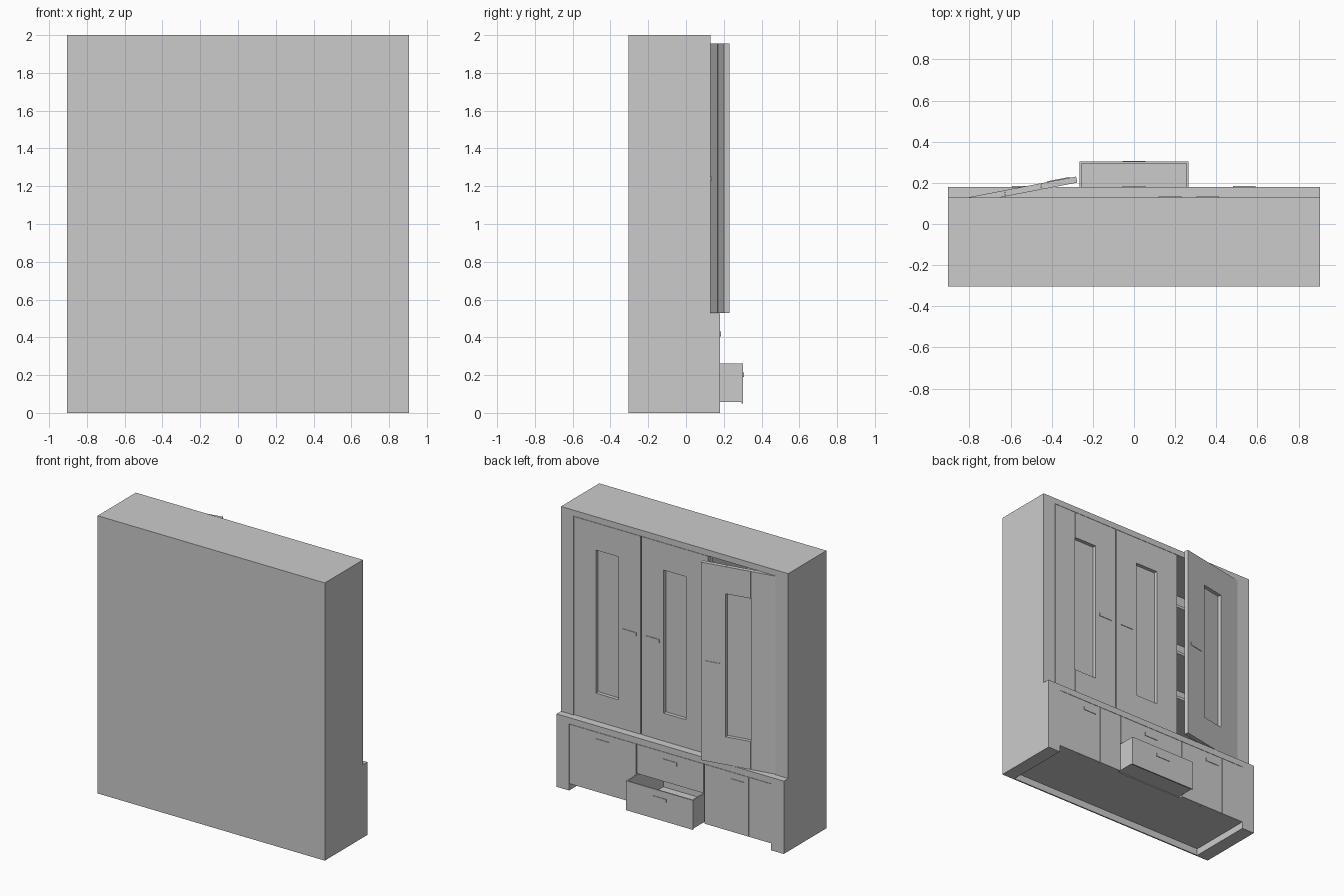
import bpy, bmesh, math
from mathutils import Matrix, Vector

cube = bpy.data.objects.get("Cube")
if cube:
    bpy.data.objects.remove(cube, do_unlink=True)

grey = bpy.data.materials.new("plain_grey")
grey.use_nodes = True
COLOR = (0.6, 0.6, 0.6, 1)
grey.diffuse_color = COLOR
grey.node_tree.nodes["Principled BSDF"].inputs["Base Color"].default_value = COLOR


def boxes(name, parts, matrix=Matrix()):
    """One object from boxes given as ((x0, x1), (y0, y1), (z0, z1))."""
    bm = bmesh.new()
    for spans in parts:
        size = Vector([b - a for a, b in spans])
        mid = Vector([(a + b) / 2 for a, b in spans])
        bmesh.ops.create_cube(bm, size=1, matrix=Matrix.Translation(mid) @ Matrix.Diagonal(size).to_4x4())
    mesh = bpy.data.meshes.new(name)
    bm.to_mesh(mesh)
    bm.free()
    mesh.materials.append(grey)
    obj = bpy.data.objects.new(name, mesh)
    obj.matrix_world = matrix
    bpy.context.collection.objects.link(obj)
    return obj


# Main dimensions
W, BACK, UP, LOW = 0.905, -0.305, 0.13, 0.18   # half width, back, upper and lower fronts
LEDGE, TOP, HEIGHT = 0.525, 1.957, 2.0
IN = 0.805                                     # half width of the opening
BAY = 0.27                                     # half width of the middle bay
PLANK = 0.178
GAP = 0.002
FOOT = 0.05
RAIL = 0.48


def pull(x, y, z):
    return ((x - 0.055, x + 0.055), (y, y + 0.004), (z - 0.012, z + 0.012))


# Carcass
for side, s in (("left", 1), ("right", -1)):
    xs = tuple(sorted((s * IN, s * W)))
    boxes(side + "_side_upper", [(xs, (BACK, UP), (LEDGE, TOP))])
    boxes(side + "_side_lower", [(xs, (BACK, LOW), (0, LEDGE))])
boxes("back_panel", [((-IN, IN), (BACK, BACK + 0.01), (0, TOP))])
boxes("counter", [((-IN, IN), (BACK + 0.01, LOW), (RAIL, LEDGE))])
boxes("bottom_board", [((-IN, IN), (BACK + 0.01, LOW - 0.025), (FOOT, FOOT + 0.006))])
pitch = 2 * W / 10
boxes("top_boards", [((-W + i * pitch, -W + (i + 1) * pitch), (BACK, UP), (TOP, HEIGHT))
                     for i in range(10)])

# Inside walls and shelves
walls = []
for x in (-BAY, BAY):
    walls.append(((x - 0.008, x + 0.008), (BACK + 0.01, UP - 0.035), (LEDGE, TOP)))
    walls.append(((x - 0.008, x + 0.008), (BACK + 0.01, LOW - 0.03), (FOOT + 0.006, RAIL)))
boxes("dividers", walls)
boxes("shelves", [((-IN, IN), (BACK + 0.01, UP - 0.04), (z, z + 0.02))
                  for z in (0.87, 1.22, 1.58)])


# Tall doors, each three planks wide with a recessed middle panel
def tall_door(name, x, pull_x, angle=0):
    w, z0, z1 = 2 * BAY - 0.005, LEDGE + 0.004, TOP - 0.002
    a, b, thick = w / 3, 2 * w / 3, (-0.03, 0)
    low, high = 0.73, 1.76
    parts = [((GAP, a - GAP / 2), thick, (z0, z1)), ((b + GAP / 2, w - GAP), thick, (z0, z1)),
             ((a, b), thick, (z0, low)), ((a, b), thick, (high, z1)),
             ((a, b), (-0.03, -0.026), (low, high)), pull(pull_x, 0, 1.24)]
    boxes(name, parts, Matrix.Translation((x, UP, 0)) @ Matrix.Rotation(angle, 4, 'Z'))


tall_door("left_tall_door", BAY, PLANK / 2)
tall_door("middle_tall_door", -BAY, 2.5 * PLANK)
tall_door("right_tall_door_ajar", -IN, 2.5 * PLANK, math.radians(10.9))

# Low plank doors
for name, x0 in (("left_low_door", BAY), ("right_low_door", -IN)):
    planks = [((x0 + i * PLANK + GAP / 2, x0 + (i + 1) * PLANK - GAP / 2), (LOW - 0.025, LOW),
               (FOOT, RAIL - GAP)) for i in range(3)]
    boxes(name, planks + [pull(x0 + 1.5 * PLANK, LOW, 0.42)])


# Drawers, the lower one pulled out
def drawer(name, z0, z1, y):
    x, t, rear = BAY - 0.004, 0.01, y - 0.42
    sides = [((s * x - t * (s > 0), s * x + t * (s < 0)), (rear, y - t), (z0 + 0.007, z1))
             for s in (-1, 1)]
    boxes(name, sides + [((-x, x), (y - t, y), (z0, z1)),
                         ((-x + t, x - t), (rear, rear + t), (z0 + 0.007, z1)),
                         ((-x + t, x - t), (rear + t, y - t), (z0 + 0.007, z0 + 0.014)),
                         pull(0, y, (z0 + z1) / 2 + 0.045)])


drawer("upper_drawer", 0.267, RAIL - GAP, LOW)
drawer("lower_drawer_open", FOOT, 0.262, 0.303)
